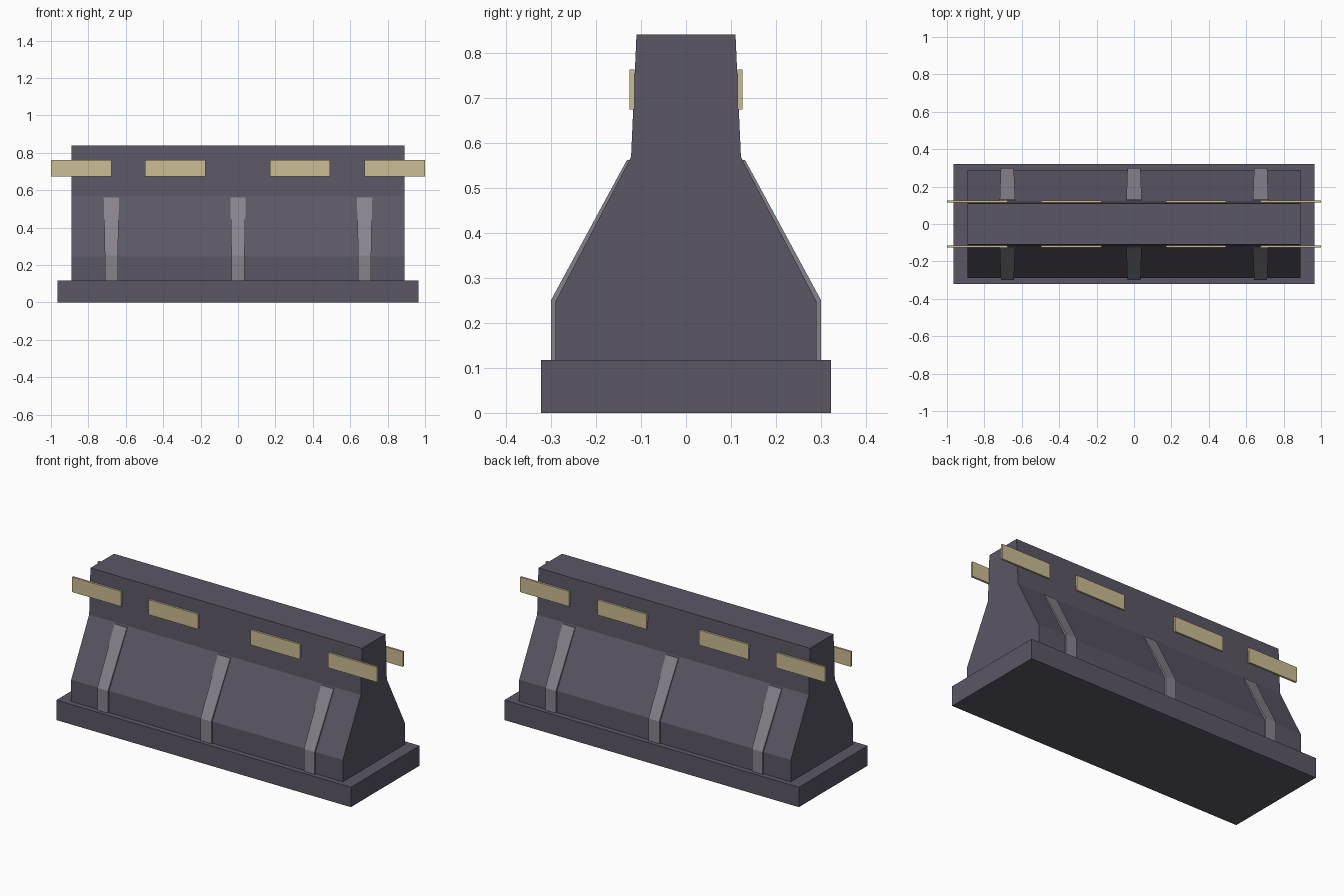
import bpy, bmesh

if "Cube" in bpy.data.objects:
    bpy.data.objects.remove(bpy.data.objects["Cube"])


def material(name, rgb):
    m = bpy.data.materials.new(name)
    m.diffuse_color = (*rgb, 1.0)
    m.use_nodes = True
    m.node_tree.nodes["Principled BSDF"].inputs["Base Color"].default_value = m.diffuse_color
    return m


CONCRETE = material("dark_concrete", (0.105, 0.095, 0.130))
RIB = material("grey_rib", (0.245, 0.225, 0.265))
PLATE = material("tan_plate", (0.60, 0.51, 0.29))


def loft(name, rings, mat):
    """Solid through a list of rings with equal point counts."""
    bm = bmesh.new()
    loops = [[bm.verts.new(p) for p in ring] for ring in rings]
    n = len(loops[0])
    for a, b in zip(loops, loops[1:]):
        for i in range(n):
            j = (i + 1) % n
            bm.faces.new((a[i], a[j], b[j], b[i]))
    bm.faces.new(loops[0][::-1])
    bm.faces.new(loops[-1])
    bmesh.ops.recalc_face_normals(bm, faces=bm.faces)
    mesh = bpy.data.meshes.new(name)
    bm.to_mesh(mesh)
    bm.free()
    mesh.materials.append(mat)
    obj = bpy.data.objects.new(name, mesh)
    bpy.context.collection.objects.link(obj)
    return obj


def box(name, x0, x1, y0, y1, z0, z1, mat):
    ring = [(x0, y0), (x1, y0), (x1, y1), (x0, y1)]
    return loft(name, [[(x, y, z) for x, y in ring] for z in (z0, z1)], mat)


# Footing slab
box("footing", -0.965, 0.965, -0.322, 0.322, 0, 0.118, CONCRETE)

# Barrier body: stepped profile extruded along x
half = [(0.29, 0.118), (0.29, 0.247), (0.122, 0.568), (0.11, 0.84)]
profile = half + [(-y, z) for y, z in reversed(half)]
loft("barrier_body", [[(x, y, z) for y, z in profile] for x in (-0.89, 0.89)], CONCRETE)

# Ribs follow the slope, slightly wider at the top
stations = [(0.30, 0.118, 0.035), (0.30, 0.25, 0.035), (0.131, 0.562, 0.041)]
for side, label in ((-1, "front"), (1, "back")):
    for i, cx in enumerate((-0.677, 0.0, 0.677)):
        rings = []
        for y, z, w in stations:
            inner = side * (y - 0.03)
            outer = side * y
            rings.append([(cx - w, outer, z), (cx + w, outer, z),
                          (cx + w, inner, z), (cx - w, inner, z)])
        loft(f"{label}_rib_{i + 1}", rings, RIB)

    # Reflector plates, the end ones overhang the body
    for i, x0 in enumerate((-1.0, -0.498, 0.17, 0.677)):
        y0, y1 = sorted((side * 0.114, side * 0.126))
        box(f"{label}_plate_{i + 1}", x0, x0 + 0.323, y0, y1, 0.674, 0.763, PLATE)
